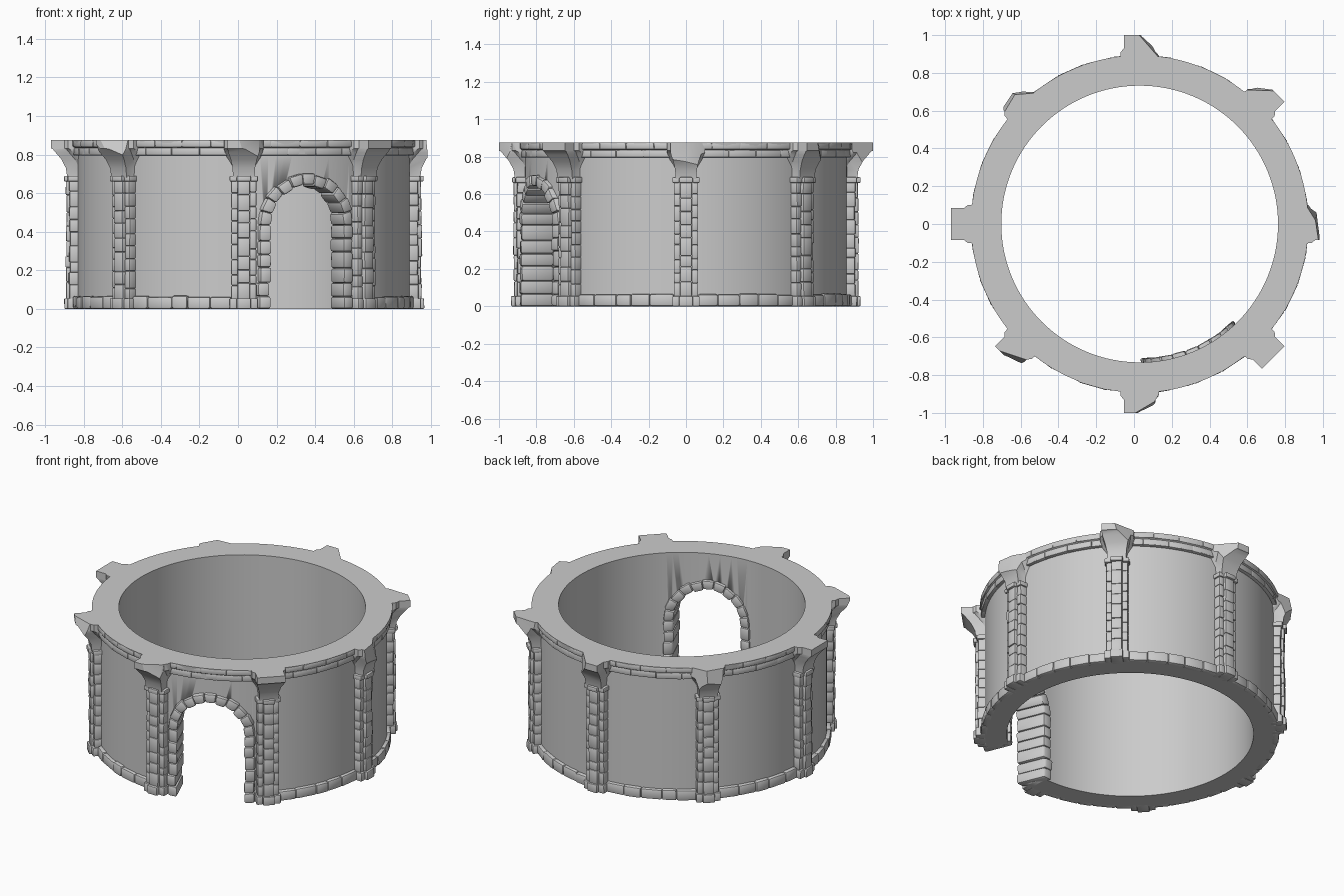
import bpy, bmesh, random
from math import sin, cos, pi, radians, sqrt
from mathutils import Vector

if "Cube" in bpy.data.objects:
    bpy.data.objects.remove(bpy.data.objects["Cube"])

random.seed(4)
CX = 0.03            # ring centre in x
H = 0.875            # total height
ARCH = -67.5         # doorway direction in degrees


def place(deg, r, t, z):
    """Local radius / tangent / height at a given angle -> world."""
    a = radians(deg)
    return Vector((CX + r * cos(a) - t * sin(a), r * sin(a) + t * cos(a), z))


def finish(bm, name, bevel=0.0, angle=35):
    bmesh.ops.recalc_face_normals(bm, faces=bm.faces)
    me = bpy.data.meshes.new(name)
    bm.to_mesh(me)
    bm.free()
    ob = bpy.data.objects.new(name, me)
    bpy.context.collection.objects.link(ob)
    bpy.ops.object.select_all(action='DESELECT')
    bpy.context.view_layer.objects.active = ob
    ob.select_set(True)
    if bevel:
        m = ob.modifiers.new("worn_edges", 'BEVEL')
        m.width, m.segments = bevel, 2
        bpy.ops.object.modifier_apply(modifier=m.name)
    bpy.ops.object.shade_smooth_by_angle(angle=radians(angle))
    return ob


def prism(bm, rings):
    """Closed loft through equal-length vertex rings."""
    vs = [[bm.verts.new(p) for p in ring] for ring in rings]
    n = len(vs[0])
    for a, b in zip(vs, vs[1:]):
        for i in range(n):
            bm.faces.new((a[i], a[(i + 1) % n], b[(i + 1) % n], b[i]))
    bm.faces.new(vs[0])
    bm.faces.new(vs[-1])


def stone(bm, deg, quad, r0, r1, jit=0.003):
    """Block with a (t, z) outline, curved to follow the wall from r0 to r1."""
    r1 += random.uniform(-jit, jit)
    rings = []
    for r in (r0, r1):
        rings.append([place(deg, sqrt(r * r - t * t) + random.uniform(-jit, jit) / 2,
                            t, max(0, z)) for t, z in quad])
    prism(bm, rings)


def box(t0, t1, z0, z1):
    return [(t0, z0), (t1, z0), (t1, z1), (t0, z1)]


# Ring wall with a slightly wider top
bm = bmesh.new()
profile = [(0.7325, 0), (0.862, 0), (0.862, 0.795), (0.882, 0.80), (0.882, 0.835),
           (0.89, 0.84), (0.893, H), (0.7325, H)]
N = 128
loops = [[bm.verts.new(place(360 * i / N, r, 0, z)) for r, z in profile] for i in range(N)]
for i in range(N):
    a, b = loops[i], loops[(i + 1) % N]
    for j in range(len(profile)):
        k = (j + 1) % len(profile)
        bm.faces.new((a[j], b[j], b[k], a[k]))
wall = finish(bm, "ring_wall")

# Doorway cut
bm = bmesh.new()
outline = [(-0.235, -0.1), (0.235, -0.1)] + \
          [(0.235 * cos(pi * i / 24), 0.435 + 0.235 * sin(pi * i / 24)) for i in range(25)]
prism(bm, [[place(ARCH, r, t, z) for t, z in outline] for r in (0.4, 1.2)])
cutter = finish(bm, "doorway_cutter")
cutter.hide_render = True
bo = wall.modifiers.new("doorway", 'BOOLEAN')
bo.operation, bo.object, bo.solver = 'DIFFERENCE', cutter, 'EXACT'
bpy.context.view_layer.objects.active = wall
bpy.ops.object.modifier_apply(modifier=bo.name)
bpy.data.objects.remove(cutter)

# Doorway stones: two jambs and a round arch, running through the wall
bm = bmesh.new()
RI, RO, SPRING = 0.207, 0.266, 0.435
for s in (-1, 1):
    zs = [0] + [SPRING * i / 6 + random.uniform(-0.012, 0.012) for i in range(1, 6)] + [SPRING]
    for z0, z1 in zip(zs, zs[1:]):
        w = random.uniform(-0.007, 0.007)
        stone(bm, ARCH, box(s * (RI + w), s * (RO + w), z0, z1), 0.712, 0.89, 0.006)
K = 11
for i in range(K):
    a0, a1 = pi * i / K, pi * (i + 1) / K
    w = random.uniform(-0.005, 0.005)
    quad = [(r * cos(a), SPRING + r * sin(a))
            for r, a in ((RI + w, a0), (RO + w, a0), (RO + w, a1), (RI + w, a1))]
    stone(bm, ARCH, quad, 0.712, 0.89, 0.006)
finish(bm, "doorway_stones", 0.012)

# Footing stones in every bay except the doorway
bm = bmesh.new()
for bay in range(8):
    start = bay * 45
    if start == 270:
        continue
    edges = [4.3 + 36.4 * i / 5 + (random.uniform(-1.2, 1.2) if 0 < i < 5 else 0) for i in range(6)]
    for e0, e1 in zip(edges, edges[1:]):
        hw = radians(e1 - e0) / 2 * 0.885
        stone(bm, start + (e0 + e1) / 2, box(-hw, hw, 0, 0.065 + random.uniform(-0.004, 0.004)), 0.84, 0.887)
finish(bm, "footing_stones", 0.011)

# Cornice: two stacked courses
bm = bmesh.new()
for z0, z1, r, off in ((0.795, 0.836, 0.887, 0), (0.838, 0.874, 0.896, 4)):
    for i in range(36):
        hw = radians(5) * r
        stone(bm, i * 10 + off, box(-hw, hw, z0, z1), 0.84, r, 0.002)
finish(bm, "cornice_stones", 0.007)

# Columns: a raised middle strip of bricks and two set-back side strips
for c in range(8):
    deg = c * 45
    bm = bmesh.new()
    for t0, t1, r, n in ((-0.065, -0.031, 0.905, 9), (-0.032, 0.032, 0.922, 8), (0.031, 0.065, 0.905, 9)):
        zs = [0.05] + [0.05 + 0.615 * i / n + random.uniform(-0.014, 0.014) for i in range(1, n)] + [0.665]
        for z0, z1 in zip(zs, zs[1:]):
            stone(bm, deg, box(t0, t1, z0, z1), 0.84, r)
        k = 1.13
        stone(bm, deg, box(t0 * k, t1 * k, 0, 0.055), 0.84, r + 0.012)
        stone(bm, deg, box(t0 * k, t1 * k, 0.66, 0.69), 0.84, r + 0.01)
    finish(bm, "column_%d" % c, 0.006)

# Capitals: flared block, some broken off by slanted planes (point, normal as r, t, z)
damage = {
    0: [((0.935, 0, 0.86), (1, 0.15, 0.1)), ((0.92, 0.05, 0.84), (0.8, 0.5, 0.2))],
    45: [((1.0, 0.0, 0.86), (0.75, 0.7, 0.15))],
    90: [((1.0, 0.0, 0.86), (0.7, -0.8, 0.15))],
    135: [((0.95, 0, 0.86), (1, 0.25, 0.2)), ((0.93, -0.05, 0.83), (0.7, -0.6, 0.1))],
    225: [((0.965, 0.03, 0.86), (0.8, 0.4, 0.3)), ((0.98, -0.06, 0.8), (0.8, -0.3, -0.4))],
    270: [((0.995, -0.01, 0.86), (0.85, 0.5, 0.15)), ((0.95, 0.075, 0.85), (0.5, 0.8, 0.1))],
}
levels = [(0.68, 0.056, 0.915), (0.73, 0.058, 0.922), (0.775, 0.068, 0.945), (0.81, 0.08, 0.975),
          (0.828, 0.084, 0.99), (0.832, 0.084, 1.0), (H, 0.084, 1.0)]
for c in range(8):
    deg = c * 45
    bm = bmesh.new()
    prism(bm, [[place(deg, 0.84, -w * 1.25, z), place(deg, r - 0.09, -w * 1.2, z), place(deg, r - 0.07, -w, z),
                place(deg, r, -w, z), place(deg, r, w, z), place(deg, r - 0.07, w, z),
                place(deg, r - 0.09, w * 1.2, z), place(deg, 0.84, w * 1.25, z)] for z, w, r in levels])
    for p, n in damage.get(deg, []):
        co = place(deg, *p)
        no = place(deg, *n) - Vector((CX, 0, 0))
        res = bmesh.ops.bisect_plane(bm, geom=bm.verts[:] + bm.edges[:] + bm.faces[:],
                                     plane_co=co, plane_no=no, clear_outer=True)
        rim = [e for e in res['geom_cut'] if isinstance(e, bmesh.types.BMEdge)]
        bmesh.ops.holes_fill(bm, edges=rim, sides=0)
    finish(bm, "capital_%d" % c, 0, 30)
